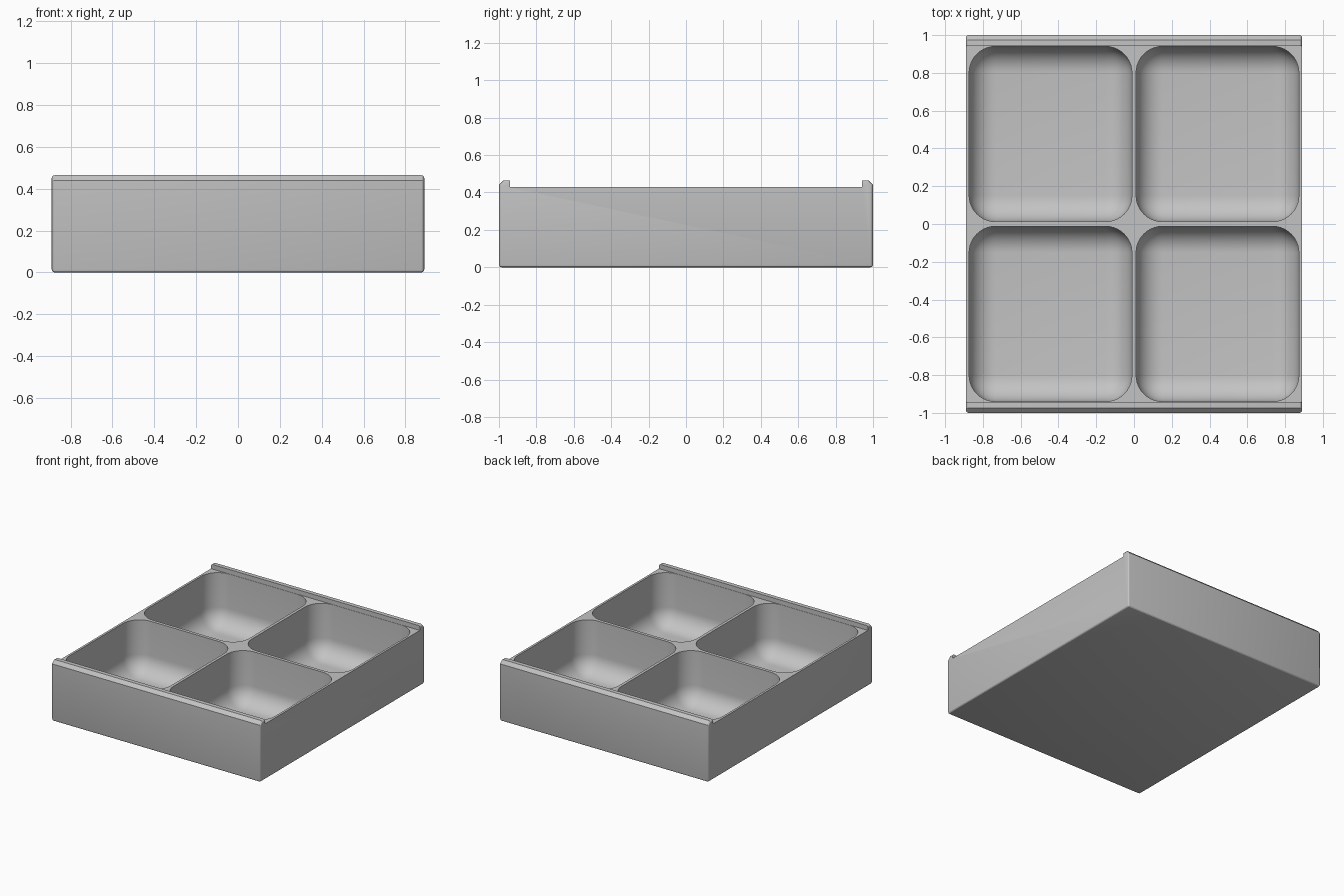
import bpy
import bmesh
from mathutils import Matrix, Vector

default = bpy.data.objects.get("Cube")
if default:
    bpy.data.objects.remove(default, do_unlink=True)

HALF_X, HALF_Y, RIM_Z, LIP_Z = 0.89, 1.0, 0.43, 0.465
LIP_Y, SOFT = 0.942, 0.015
FLOOR_Z, POCKET_R = 0.025, 0.14

grey = bpy.data.materials.new("plain grey")
grey.use_nodes = True
grey.diffuse_color = (0.55, 0.55, 0.55, 1)
grey.node_tree.nodes["Principled BSDF"].inputs["Base Color"].default_value = grey.diffuse_color


def make_object(name, bm):
    bmesh.ops.recalc_face_normals(bm, faces=bm.faces)
    mesh = bpy.data.meshes.new(name)
    bm.to_mesh(mesh)
    bm.free()
    mesh.materials.append(grey)
    obj = bpy.data.objects.new(name, mesh)
    bpy.context.collection.objects.link(obj)
    return obj


def bevel(bm, edges, radius, segments):
    bmesh.ops.bevel(bm, geom=edges, offset=radius, offset_type='OFFSET',
                    segments=segments, profile=0.5, affect='EDGES', clamp_overlap=True)


# Tray block: side profile with a chamfered lip at front and back, swept across
half = [(HALF_Y, 0), (HALF_Y, 0.44), (0.975, LIP_Z), (LIP_Y, LIP_Z), (LIP_Y, RIM_Z)]
profile = half + [(-y, z) for y, z in reversed(half)]
bm = bmesh.new()
side = bm.faces.new([bm.verts.new((-HALF_X, y, z)) for y, z in profile])
swept = bmesh.ops.extrude_face_region(bm, geom=[side])["geom"]
bmesh.ops.translate(bm, vec=(2 * HALF_X, 0, 0),
                    verts=[v for v in swept if isinstance(v, bmesh.types.BMVert)])
bmesh.ops.recalc_face_normals(bm, faces=bm.faces)


def is_softened(edge):
    a, b = (v.co for v in edge.verts)
    bottom = max(a.z, b.z) < 0.01
    at_end = abs(a.x - b.x) < 0.01
    outer = min(abs(a.y), abs(b.y)) > 0.95
    lip_top = min(a.z, b.z) > 0.46 and a.y * b.y > 0
    return bottom or (at_end and (outer or lip_top))


bevel(bm, [e for e in bm.edges if is_softened(e)], SOFT, 3)
tray = make_object("tray", bm)

# Four pocket cutters with rounded corners and a rounded floor
bm = bmesh.new()
x0, x1, y0, y1, top = 0.011, 0.873, 0.0125, 0.94, 0.7
for sx in (-1, 1):
    for sy in (-1, 1):
        centre = Vector((sx * (x0 + x1) / 2, sy * (y0 + y1) / 2, (FLOOR_Z + top) / 2))
        size = Matrix.Diagonal((x1 - x0, y1 - y0, top - FLOOR_Z, 1))
        verts = bmesh.ops.create_cube(bm, size=1, matrix=Matrix.Translation(centre) @ size)["verts"]
        edges = {e for v in verts for e in v.link_edges}
        bevel(bm, [e for e in edges if min(v.co.z for v in e.verts) < top - 0.01], POCKET_R, 10)
cutter = make_object("pocket_cutter", bm)
cutter.hide_render = True

# Hollow out the pockets and shade the curved surfaces smoothly
cut = tray.modifiers.new("pockets", 'BOOLEAN')
cut.operation = 'DIFFERENCE'
cut.solver = 'EXACT'
cut.object = cutter
for obj in bpy.context.selected_objects:
    obj.select_set(False)
bpy.context.view_layer.objects.active = tray
tray.select_set(True)
bpy.ops.object.modifier_apply(modifier=cut.name)
bpy.data.objects.remove(cutter, do_unlink=True)
bpy.ops.object.shade_smooth_by_angle(angle=0.5)
